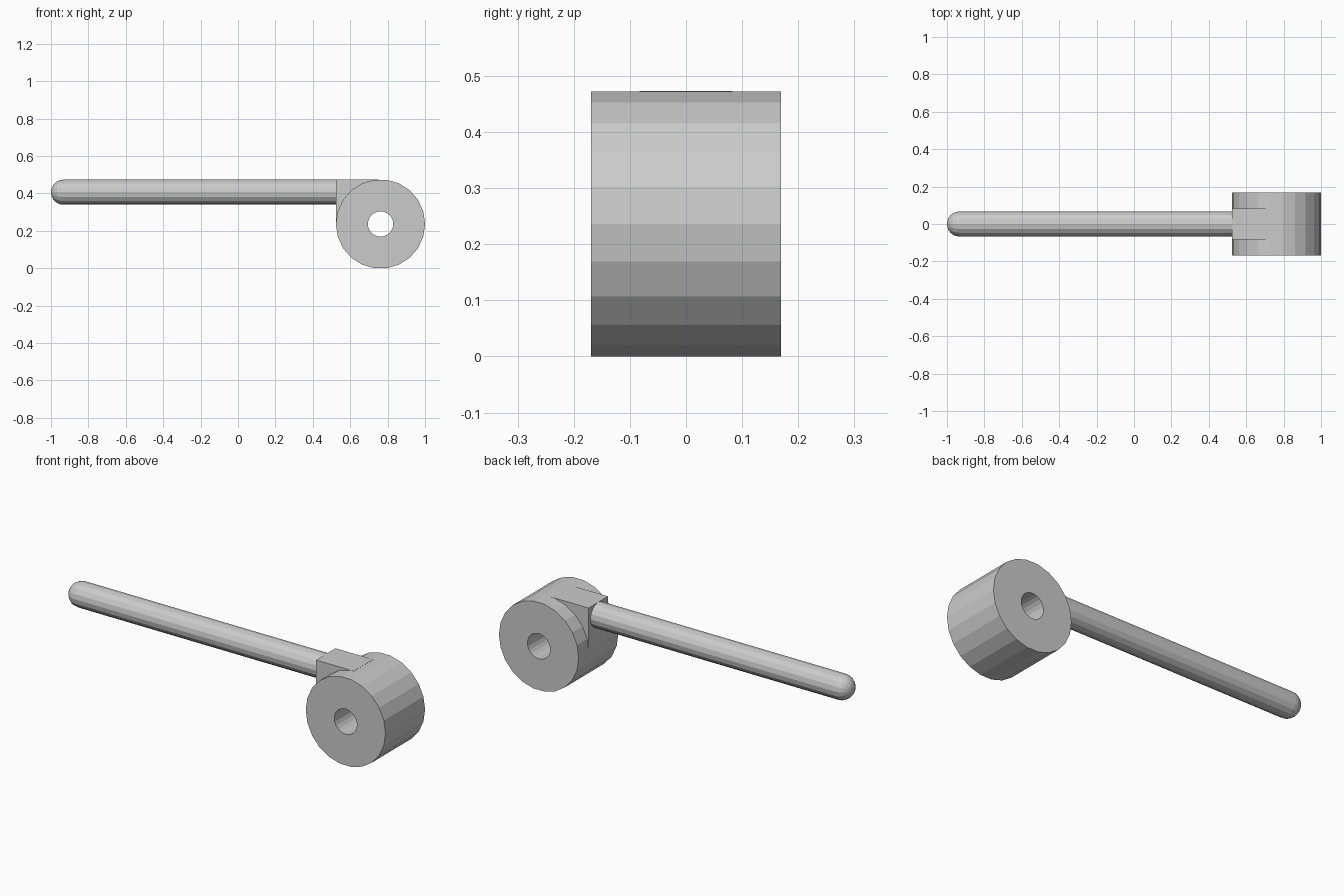
import bpy, bmesh
from math import radians
from mathutils import Matrix

if "Cube" in bpy.data.objects:
    bpy.data.objects.remove(bpy.data.objects["Cube"])

HUB_X, HUB_Z, HUB_R = 0.762, 0.236, 0.2385


def to_object(name, bm):
    bmesh.ops.recalc_face_normals(bm, faces=bm.faces)
    mesh = bpy.data.meshes.new(name)
    bm.to_mesh(mesh)
    bm.free()
    obj = bpy.data.objects.new(name, mesh)
    bpy.context.collection.objects.link(obj)
    return obj


def pivot_cylinder(name, radius, width, sides):
    bm = bmesh.new()
    # vertex on the +x axis, cylinder axis along y
    bmesh.ops.create_cone(bm, cap_ends=True, segments=sides,
                          radius1=radius, radius2=radius, depth=width,
                          matrix=Matrix.Rotation(radians(90), 4, 'X') @ Matrix.Rotation(radians(90), 4, 'Z'))
    bmesh.ops.translate(bm, verts=bm.verts, vec=(HUB_X, 0, HUB_Z))
    return to_object(name, bm)


def boolean(target, other, operation):
    mod = target.modifiers.new(operation.title(), 'BOOLEAN')
    mod.operation, mod.solver, mod.object = operation, 'EXACT', other
    other.hide_render = True
    other.hide_set(True)


# Round hub
hub = pivot_cylinder("hub", HUB_R, 0.338, 22)

# Tangent block joining the rod to the hub
bm = bmesh.new()
profile = [(0.525, 0.238), (0.525, 0.473), (0.75, 0.473), (0.75, 0.40), (0.64, 0.238)]
face = bm.faces.new([bm.verts.new((x, -0.083, z)) for x, z in profile])
out = bmesh.ops.extrude_face_region(bm, geom=[face], use_keep_orig=True)
bmesh.ops.translate(bm, vec=(0, 0.166, 0),
                    verts=[v for v in out["geom"] if isinstance(v, bmesh.types.BMVert)])
block = to_object("rod_block", bm)
boolean(hub, block, 'UNION')

# Through hole for the pivot
boolean(hub, pivot_cylinder("pivot_hole_cutter", 0.068, 0.6, 22), 'DIFFERENCE')

# Lever rod: half sphere with its open rim extruded into the block
bm = bmesh.new()
bmesh.ops.create_uvsphere(bm, u_segments=16, v_segments=12, radius=0.067,
                          matrix=Matrix.Rotation(radians(90), 4, 'Y'))
bmesh.ops.delete(bm, geom=[v for v in bm.verts if v.co.x > 0.001], context='VERTS')
rim = [e for e in bm.edges if e.is_boundary]
out = bmesh.ops.extrude_edge_only(bm, edges=rim)
bmesh.ops.translate(bm, vec=(1.47, 0, 0),
                    verts=[v for v in out["geom"] if isinstance(v, bmesh.types.BMVert)])
bmesh.ops.holes_fill(bm, edges=[e for e in bm.edges if e.is_boundary], sides=0)
bmesh.ops.translate(bm, verts=bm.verts, vec=(-0.933, 0, 0.406))
to_object("lever_rod", bm)
